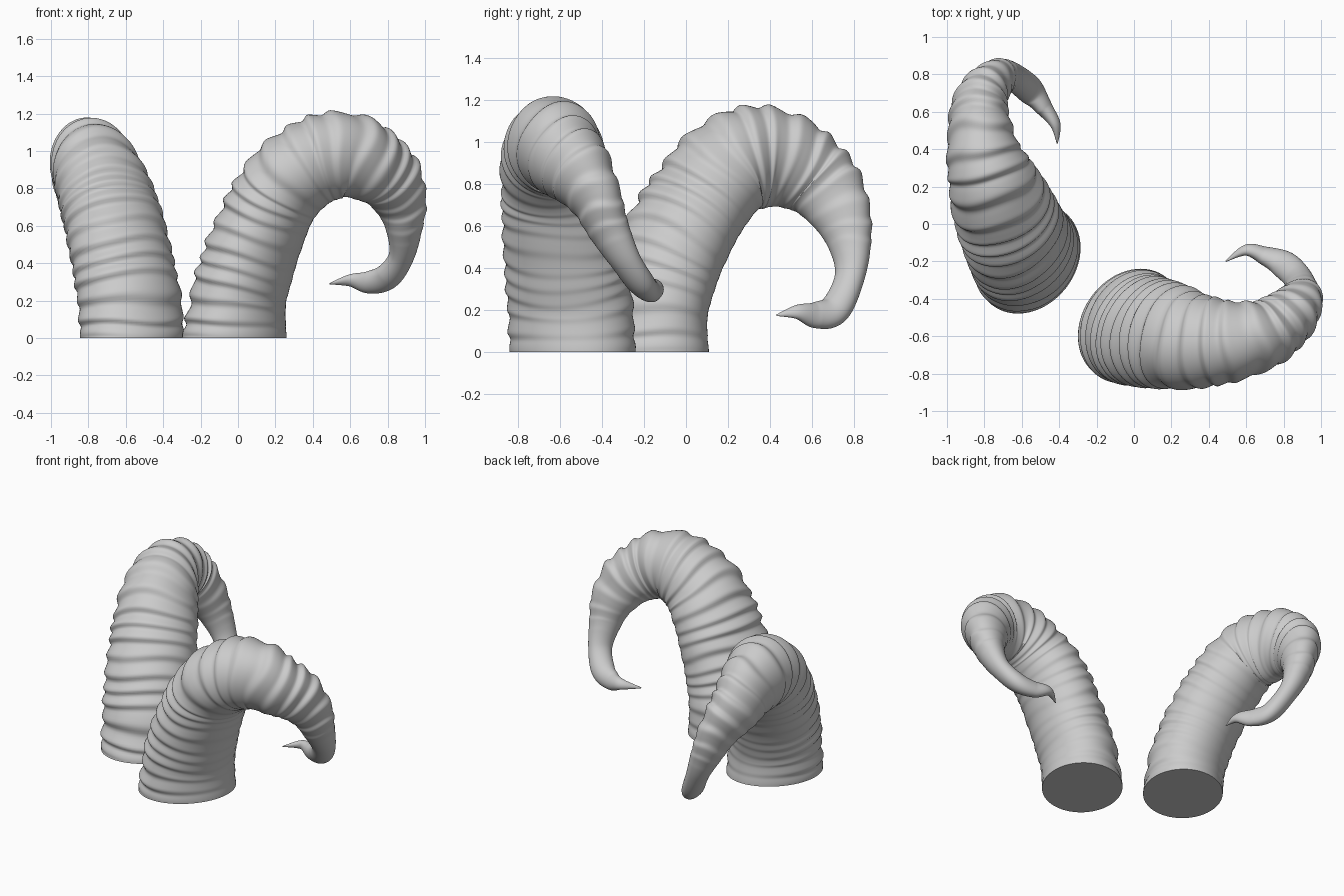
import bpy, bmesh, math
from mathutils import Vector

SIDES, STEPS = 64, 20
UP = Vector((0, 0, 1))

cube = bpy.data.objects.get("Cube")
if cube:
    bpy.data.objects.remove(cube, do_unlink=True)

# One plain horn colour
horn_grey = bpy.data.materials.new("horn_grey")
horn_grey.use_nodes = True
colour = (0.6, 0.6, 0.6, 1)
horn_grey.diffuse_color = colour
horn_grey.node_tree.nodes["Principled BSDF"].inputs["Base Color"].default_value = colour

# Taper shared by both horns: (radius in the curl's plane, radius across it)
TAPER = [(.28, .3), (.257, .3), (.252, .295), (.242, .29), (.235, .28), (.235, .26),
         (.235, .24), (.232, .21), (.208, .182), (.18, .16), (.145, .125), (.1, .1),
         (.068, .075), (.07, .07), (.06, .05), (.033, .03), (.003, .003)]

# Centre lines from base to tip
LEFT_PATH = [(-.02, -.54, 0), (0, -.55, .2), (.05, -.57, .39), (.12, -.585, .58),
             (.2, -.6, .75), (.3, -.625, .87), (.42, -.63, .95), (.57, -.62, .98),
             (.71, -.58, .93), (.81, -.505, .85), (.87, -.43, .73), (.89, -.37, .59),
             (.875, -.29, .44), (.8, -.215, .33), (.7, -.17, .297), (.6, -.14, .308),
             (.49, -.2, .29)]
RIGHT_PATH = [(-.565, -.185, 0), (-.58, -.165, .2), (-.62, -.1, .42), (-.665, 0, .62),
              (-.71, .1, .77), (-.75, .2, .88), (-.78, .29, .92), (-.81, .4, .925),
              (-.825, .52, .89), (-.825, .64, .81), (-.77, .73, .68), (-.71, .78, .52),
              (-.64, .78, .36), (-.55, .71, .205), (-.48, .62, .175), (-.42, .53, .19),
              (-.41, .43, .175)]


def spline(points, i, t):
    """Catmull-Rom point on span i of a list of equal-length vectors."""
    last = len(points) - 1
    a, b, c, d = (Vector(points[min(max(k, 0), last)]) for k in range(i - 1, i + 3))
    return ((b * 2) + (c - a) * t + (a * 2 - b * 5 + c * 4 - d) * t ** 2
            + (b * 3 - a - c * 3 + d) * t ** 3) / 2


def ridge(travel, angle, fade):
    """Depth of the growth folds: wandering, uneven rings, softer inside the curl."""
    wander = 0.6 * math.sin(2 * angle + travel * 5) + 0.4 * math.sin(3 * angle - travel * 9)
    phase = travel * 68 + 0.9 * math.sin(travel * 17) + wander
    wave = math.sin(phase + 0.4 * math.sin(phase))
    swell = 0.3 * math.sin(travel * 29 + angle)
    outer = 0.55 + 0.45 * math.cos(angle)
    return 0.011 * fade * outer * (wave + swell - 0.3)


def make_horn(name, path, across, in_scale, across_scale):
    across = Vector(across)
    # Angle zero of every ring lies on the outside of the curl
    lean = Vector(path[7]) - Vector(path[0])
    sign = -1 if UP.cross(across).dot(lean) > 0 else 1
    samples = [(i, s / STEPS) for i in range(len(path) - 1) for s in range(STEPS)]
    samples.append((len(path) - 2, 1.0))
    centres = [spline(path, i, t) for i, t in samples]
    bm = bmesh.new()
    rings, travel = [], 0.0
    for k, (i, t) in enumerate(samples):
        centre = centres[k]
        before, after = centres[max(k - 1, 0)], centres[min(k + 1, len(centres) - 1)]
        travel += (centre - before).length
        # The base ring is level, and the tube turns into its path from there
        level = max(0.0, 1 - centre.z / 0.25) if i < 2 else 0.0
        tangent = (after - before).normalized().lerp(UP, level).normalized()
        side = (across - tangent * across.dot(tangent)).normalized()
        out = tangent.cross(side) * sign
        r_in, r_side = spline(TAPER, i, t)
        fade = min(1.0, travel / 0.06, max(0.0, (11.5 - i - t) / 2.5))
        # Skewed oval section that leans the other way once the curl turns down
        skew = -0.1 * math.cos(math.pi * (i + t) / 14)
        ring = []
        for n in range(SIDES):
            angle = math.tau * n / SIDES
            bump = ridge(travel, angle, fade)
            point = (centre + out * math.cos(angle - skew) * (r_in * in_scale + bump)
                     + side * math.sin(angle + skew) * (r_side * across_scale + bump))
            ring.append(bm.verts.new(point))
        rings.append(ring)
    # Skin the rings, then close the flat base and the tip
    for low, high in zip(rings, rings[1:]):
        for n in range(SIDES):
            m = (n + 1) % SIDES
            bm.faces.new((low[n], low[m], high[m], high[n]))
    bm.faces.new(rings[0])
    bm.faces.new(rings[-1])
    bmesh.ops.recalc_face_normals(bm, faces=bm.faces)
    mesh = bpy.data.meshes.new(name)
    bm.to_mesh(mesh)
    bm.free()
    mesh.materials.append(horn_grey)
    horn = bpy.data.objects.new(name, mesh)
    bpy.context.collection.objects.link(horn)
    bpy.ops.object.select_all(action="DESELECT")
    horn.select_set(True)
    bpy.context.view_layer.objects.active = horn
    bpy.ops.object.shade_smooth_by_angle(angle=math.radians(50))


make_horn("left_horn", LEFT_PATH, (0, 1, 0), 1.0, 1.0)
make_horn("right_horn", RIGHT_PATH, (1, 0, 0), 1.05, 0.93)
